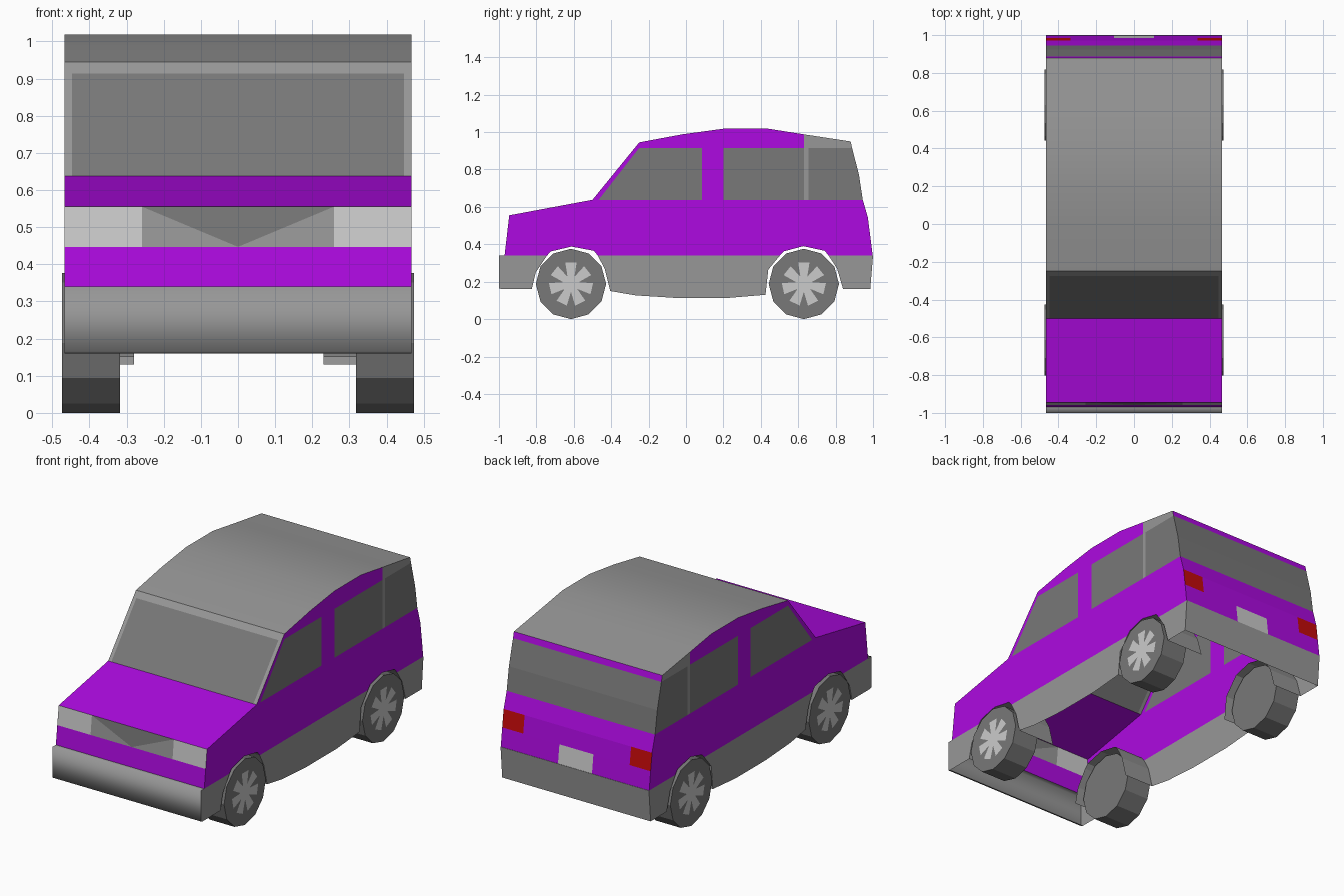
import bpy, bmesh
from math import sin, cos, pi
from mathutils import Vector

if "Cube" in bpy.data.objects:
    bpy.data.objects.remove(bpy.data.objects["Cube"])

W = 0.467                                   # half body width


def material(name, r, g, b):
    m = bpy.data.materials.new(name)
    m.diffuse_color = (r, g, b, 1)
    m.use_nodes = True
    m.node_tree.nodes["Principled BSDF"].inputs["Base Color"].default_value = m.diffuse_color
    return m


PAINT = material("purple_paint", 0.42, 0.003, 0.75)
RED = material("red_lens", 0.55, 0.003, 0.003)
GLASS = material("dark_glass", 0.19, 0.19, 0.19)
TRIM = material("grey_trim", 0.31, 0.31, 0.31)
PALE = material("pale_grey", 0.72, 0.72, 0.72)


def build(name, polys, mat, centre=(0, 0, 0.55), inward=False, smooth=False):
    """Make one object from polygons, with normals away from (or toward) centre."""
    bm = bmesh.new()
    for p in polys:
        f = bm.faces.new([bm.verts.new(v) for v in p])
        f.normal_update()
        out = f.normal.dot(f.calc_center_median() - Vector(centre)) > 0
        if out == inward:
            f.normal_flip()
        f.smooth = smooth
    bmesh.ops.remove_doubles(bm, verts=bm.verts, dist=1e-4)
    me = bpy.data.meshes.new(name)
    bm.to_mesh(me)
    bm.free()
    me.materials.append(mat)
    ob = bpy.data.objects.new(name, me)
    bpy.context.collection.objects.link(ob)
    return ob


def strip_polys(profile, x0=-W, x1=W):
    """Sweep a (y, z) line across the car from x0 to x1."""
    return [[(x0, *a), (x1, *a), (x1, *b), (x0, *b)] for a, b in zip(profile, profile[1:])]


def strip(name, profile, mat, x0=-W, x1=W, **kw):
    return build(name, strip_polys(profile, x0, x1), mat, **kw)


def sides(name, polys, mat):
    """Flat (y, z) panels on both sides of the car."""
    return build(name, [[(s * W, y, z) for y, z in p] for p in polys for s in (-1, 1)], mat)


def lerp_x(a, b, t, x):
    return (x, a[0] + (b[0] - a[0]) * t, a[1] + (b[1] - a[1]) * t)


# wheel arch outlines; points 2 and -3 lie on the trim line z = 0.34
front_arch = [(-.825, .16), (-.803, .25), (-.743, .34), (-.722, .362), (-.612, .388),
              (-.492, .365), (-.472, .34), (-.435, .27), (-.405, .15)]
rear_arch = [(.425, .13), (.44, .265), (.502, .34), (.522, .362), (.627, .39),
             (.742, .365), (.762, .34), (.808, .27), (.84, .16)]

# painted lower side with arch cut-outs
sides("body_side", [[(-.97, .34)] + front_arch[2:-2] + rear_arch[2:-2] +
      [(.998, .34), (.985, .445), (.972, .545), (.945, .638), (-.5, .638), (-.945, .555)]], PAINT)

# grey bumper ends and sill
sides("lower_trim", [
    [(-1, .34), (-1, .165), (-.985, .16)] + front_arch[:3],
    front_arch[-3:] + [(-.27, .127), (-.05, .113), (.22, .113)] + rear_arch[:3],
    rear_arch[-3:] + [(.985, .16), (1, .34)]], TRIM)

# painted window frame and door pillar
sides("window_frame", [
    [(-.5, .638), (-.25, .945), (-.02, .988), (.2, 1.018), (.44, 1.018), (.63, .988),
     (.63, .916), (-.25, .916), (-.467, .638)],
    [(.085, .638), (.2, .638), (.2, .916), (.085, .916)]], PAINT)
sides("side_window", [
    [(-.467, .638), (.085, .638), (.085, .916), (-.25, .916)],
    [(.2, .638), (.63, .638), (.63, .916), (.2, .916)],
    [(.655, .638), (.945, .638), (.925, .77), (.888, .916), (.655, .916)]], GLASS)
sides("rear_pillar", [[(.63, .988), (.88, .95), (.888, .916), (.655, .916),
                       (.655, .638), (.63, .638)]], TRIM)

# roof, bonnet and nose
strip("roof", [(-.25, .945), (-.02, .988), (.2, 1.018), (.44, 1.018), (.63, .988), (.88, .95)],
      TRIM, smooth=True)
strip("bonnet", [(-.945, .555), (-.5, .638)], PAINT)
strip("nose_panel", [(-.97, .34), (-.957, .447)], PAINT)

# windscreen with its grey frame
lo, hi = (-.5, .638), (-.25, .945)
glass = [lerp_x(lo, hi, t, x) for t, x in ((0, -.447), (.9, -.447), (.9, .447), (0, .447))]
build("windscreen", [glass], GLASS)
build("windscreen_frame", [[(-W, *lo), (-W, *hi), (W, *hi), (W, *lo),
                            glass[3], glass[2], glass[1], glass[0]]], TRIM)

# headlights and grille
lamp = [(-.957, .447), (-.945, .555)]
for s, side in ((1, "right"), (-1, "left")):
    strip("headlight_" + side, lamp, PALE, s * .258, s * W)
build("grille_centre", [[(-.258, *lamp[1]), (.258, *lamp[1]), (0, *lamp[0])]], GLASS)
build("grille_surround", [[(s * .258, *lamp[1]), (s * .258, *lamp[0]), (0, *lamp[0])]
                          for s in (-1, 1)], TRIM)

# bumpers
strip("front_bumper", [(-.97, .34), (-1, .34), (-1, .165), (-.985, .16)], TRIM,
      centre=(0, 0, .25), smooth=True)
strip("rear_bumper", [(.998, .34), (1, .34), (.985, .16)], TRIM, centre=(0, 0, .25))

# tail: painted bands, window, plate and lights
plate = [(.998, .34), (.985, .445)]
tail = [(.985, .445), (.972, .545)]
strip("rear_window", [(.888, .916), (.925, .77), (.945, .638)], GLASS)
build("tailgate", strip_polys([(.88, .95), (.888, .916)]) +
      strip_polys([(.945, .638), (.972, .545)]) + strip_polys(tail, -.335, .335) +
      strip_polys(plate, -W, -.107) + strip_polys(plate, .107, W), PAINT)
strip("number_plate_blank", plate, PALE, -.107, .107)
for s, side in ((1, "right"), (-1, "left")):
    strip("tail_light_" + side, tail, RED, s * .335, s * W)

# wheels with seven-spoke covers, and arch liners
R, N, SPOKES = 0.188, 12, 7
for end, cy, arch in (("front", -.615, front_arch), ("rear", .63, rear_arch)):
    for s, side, inner in ((1, "right", .23), (-1, "left", .28)):
        tag = f"{end}_{side}"

        def ring(x, r, a):
            return (s * x, cy + r * sin(a), R + r * cos(a))

        ang = [2 * pi * i / N for i in range(N)]
        caps = [[ring(x, R, a) for a in ang] for x in (.318, .474)]
        tread = [[caps[0][i], caps[0][(i + 1) % N], caps[1][(i + 1) % N], caps[1][i]]
                 for i in range(N)]
        build("wheel_" + tag, caps + tread, GLASS, centre=(s * .4, cy, R))

        star = []
        for i in range(SPOKES):
            a = 2 * pi * i / SPOKES
            star += [ring(.4755, .046, a - .42), ring(.4755, .118, a - .26),
                     ring(.4755, .118, a + .26), ring(.4755, .046, a + .42)]
        build("wheel_cover_" + tag, [star], PALE, centre=(s * .4, cy, R))
        strip("arch_liner_" + tag, arch, TRIM, s * inner, s * W,
              centre=(s * .35, cy, .15), inward=True)
